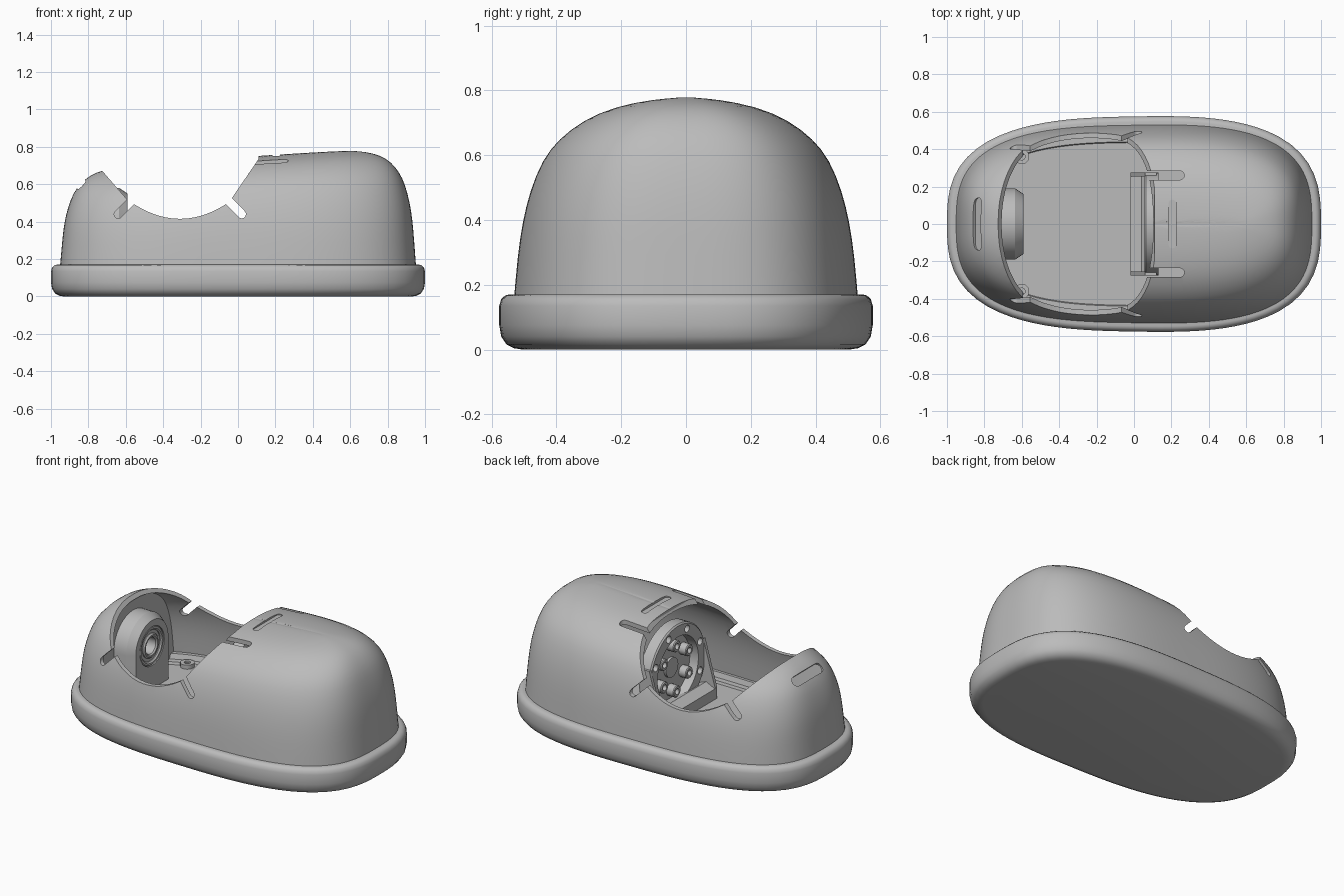
import bpy, bmesh
from math import sin, cos, pi
from mathutils import Vector, Matrix

cube = bpy.data.objects.get("Cube")
if cube:
    bpy.data.objects.remove(cube)

grey = bpy.data.materials.new("plain_grey")
grey.use_nodes = True
grey.diffuse_color = (0.5, 0.5, 0.5, 1)
grey.node_tree.nodes["Principled BSDF"].inputs["Base Color"].default_value = (0.5, 0.5, 0.5, 1)


def add(name, bm):
    bmesh.ops.recalc_face_normals(bm, faces=bm.faces)
    me = bpy.data.meshes.new(name)
    bm.to_mesh(me)
    bm.free()
    ob = bpy.data.objects.new(name, me)
    me.materials.append(grey)
    bpy.context.collection.objects.link(ob)
    return ob


def activate(ob):
    bpy.ops.object.select_all(action='DESELECT')
    ob.select_set(True)
    bpy.context.view_layer.objects.active = ob


def modify(ob, kind, **props):
    activate(ob)
    m = ob.modifiers.new(kind, kind)
    for k, v in props.items():
        setattr(m, k, v)
    bpy.ops.object.modifier_apply(modifier=m.name)


def boolean(ob, cutters, operation='DIFFERENCE'):
    for c in cutters:
        c.hide_render = True
        modify(ob, 'BOOLEAN', object=c, operation=operation, solver='EXACT')
        bpy.data.objects.remove(c)


def smooth(ob, angle=0.55):
    activate(ob)
    bpy.ops.object.shade_smooth_by_angle(angle=angle)


def loft(name, rings, caps=(True, True)):
    bm = bmesh.new()
    loops = [[bm.verts.new(p) for p in r] for r in rings]
    n = len(loops[0])
    for a, b in zip(loops, loops[1:]):
        for i in range(n):
            j = (i + 1) % n
            bm.faces.new((a[i], a[j], b[j], b[i]))
    for loop, wanted in zip((loops[0], loops[-1]), caps):
        if wanted:
            bm.faces.new(loop)
    return add(name, bm)


def prism(name, points, depth):
    """Extrude a planar outline along a vector."""
    return loft(name, [[Vector(p) for p in points],
                       [Vector(p) + Vector(depth) for p in points]])


def capsule(a, b, width, normal, half):
    """Round-ended slot cutter between a and b."""
    a, b, n = Vector(a), Vector(b), Vector(normal).normalized()
    u = (b - a).normalized()
    v = n.cross(u)
    pts = []
    for centre, start in ((b, -pi / 2), (a, pi / 2)):
        for i in range(9):
            t = start + i * pi / 8
            pts.append(centre + (u * cos(t) + v * sin(t)) * width / 2 - n * half)
    return prism("slot_cutter", pts, n * half * 2)


def lathe(name, profile, centre, axis='X', steps=48):
    """Revolve (along, radius) points about an axis through centre."""
    bm = bmesh.new()
    verts = [bm.verts.new((s, 0, r)) for s, r in profile]
    edges = [bm.edges.new((verts[i - 1], verts[i])) for i in range(len(verts))]
    bmesh.ops.spin(bm, geom=verts + edges, cent=(0, 0, 0), axis=(1, 0, 0),
                   angle=2 * pi, steps=steps)
    bmesh.ops.remove_doubles(bm, verts=bm.verts, dist=1e-4)
    bmesh.ops.dissolve_degenerate(bm, edges=bm.edges, dist=1e-5)
    turn = Matrix.Rotation(-pi / 2, 4, 'Y') if axis == 'Z' else Matrix()
    bmesh.ops.transform(bm, verts=bm.verts, matrix=Matrix.Translation(centre) @ turn)
    return add(name, bm)


def outline(a, b, n=2.85, steps=96):
    pts = []
    for i in range(steps):
        t = 2 * pi * i / steps
        c, s = cos(t), sin(t)
        r = (abs(c / a) ** n + abs(s / b) ** n) ** (-1 / n)
        pts.append((r * c, r * s * (1 + 0.03 * r * c)))
    return pts


# Rounded base tray with a recessed floor
tray = [(.07, 0), (.045, .004), (.022, .016), (.006, .04), (0, .075), (0, .135), (.006, .155),
        (.018, .167), (.03, .17), (.09, .17), (.1, .14), (.135, .14), (.14, .125)]
base = loft("base_tray", [[(x, y, z) for x, y in outline(1 - o, .575 - o)] for o, z in tray])
smooth(base)

# Domed cover: (x scale, y scale, height) levels, drooping toward the low end
levels = [(1, 1, .15), (.988, .977, .3), (.98, .95, .4), (.965, .908, .5), (.937, .835, .6),
          (.907, .745, .662), (.86, .61, .718), (.8, .45, .754), (.72, .26, .773),
          (.64, .1, .779), (.58, .01, .78)]


def droop(x, z):
    return z - .065 * max(0, .6 - x) ** 1.2 * max(0, z - .17) / .6


def dome(name, caps, inset=0):
    rings = [[(x * sx, y * sy, droop(x * sx, z - inset))
              for x, y in outline(.953 - inset, .53 - inset, 3)] for sx, sy, z in levels]
    return loft(name, rings, caps)


cover = dome("domed_cover", (False, True))
modify(cover, 'SUBSURF', levels=1)
modify(cover, 'SOLIDIFY', thickness=.026, offset=-1)

# Scooped opening, edge notches and shallow grooves
arc = [(-.55 + .04 * i, .415 + .075 * ((.04 * i - .24) / .24) ** 2) for i in range(13)]
scoop = [(-1.01, 1), (-.59, .515)] + arc + [(-.03, .53), (.11, .735), (.11, 1)]
cutters = [prism("scoop_cutter", [(x, -1, z) for x, z in scoop], (0, 2, 0)),
           capsule((-.64, 0, .44), (-.5, 0, .58), .045, (0, 1, 0), 1),
           capsule((.02, 0, .44), (-.12, 0, .58), .045, (0, 1, 0), 1),
           capsule((.205, -.11, .79), (.205, .11, .79), .04, (0, 0, 1), .045),
           capsule((-.861, -.11, .621), (-.861, .11, .621), .06, (-.7, 0, .7), .05)]
cutters += [capsule((.245, y, .7), (0, y, .7), .048, (0, 0, 1), .2) for y in (-.26, .26)]
boolean(cover, cutters)
smooth(cover)

# Flat bulkhead closing off the low end
bulkhead = dome("end_bulkhead", (True, True), .014)
boolean(bulkhead, [prism("slab", [(-.735, -1, 0), (-.72, -1, 0), (-.72, -1, 1), (-.735, -1, 1)],
                         (0, 2, 0))], 'INTERSECT')

# Arched bearing pedestal
def arch(x, r):
    top = [(x, r * cos(pi * i / 24), .39 + r * sin(pi * i / 24)) for i in range(25)]
    return [(x, r, .115)] + top + [(x, -r, .115)]


pedestal = loft("bearing_pedestal", [arch(-.72, .19), arch(-.635, .19), arch(-.59, .16)])
boolean(pedestal, [lathe("bore_cutter", [(-.2, 0), (-.2, .12), (.2, .12), (.2, 0)],
                         (-.65, 0, .39))])
smooth(pedestal)
for name, inner, outer in (("bearing_outer_ring", .095, .122), ("bearing_inner_ring", .05, .075)):
    smooth(lathe(name, [(-.05, inner), (.05, inner), (.058, inner + .008),
                        (.058, outer - .008), (.05, outer), (-.05, outer)], (-.65, 0, .39)))
smooth(lathe("bearing_shield", [(-.04, .07), (.045, .07), (.045, .1), (-.04, .1)], (-.65, 0, .39)))

# Drive flange with a recessed face, rim holes and socket bolts
hub = Vector((.02, 0, .39))
flange = lathe("drive_flange", [(.11, 0), (.11, .275), (.043, .275), (.035, .267),
                                (.035, .2), (.09, .195), (.09, 0)], hub)


def around(radius, count):
    for i in range(count):
        t = 2 * pi * (i + .5) / count
        yield hub + Vector((0, radius * cos(t), radius * sin(t)))


boolean(flange, [lathe("hole_cutter", [(0, 0), (0, .022), (.08, .022), (.08, 0)], p, steps=16)
                 for p in around(.235, 8)])
smooth(flange)
for p in around(.14, 6):
    smooth(lathe("flange_bolt", [(.1, 0), (.1, .036), (.045, .036), (.04, .031),
                                 (.04, .018), (.065, .018), (.065, 0)], p, steps=20))
smooth(lathe("flange_hub", [(.1, 0), (.1, .06), (.075, .06), (.075, 0)], hub))

# Flange bracket: foot and two side gussets
prism("bracket_foot", [(-.02, -.27, .115), (.12, -.27, .115), (.12, -.27, .19),
                       (.04, -.27, .22), (-.02, -.27, .19)], (0, .54, 0))
for side in (-1, 1):
    prism("bracket_gusset", [(-.02, side * .255, .115), (.12, side * .255, .115),
                             (.12, side * .255, .48), (.06, side * .255, .48),
                             (-.02, side * .255, .2)], (0, side * .02, 0))

# Screw bosses on the floor
for y in (-.36, .36):
    smooth(lathe("screw_boss", [(.1, 0), (.1, .04), (.15, .04), (.15, .018), (.13, .018), (.13, 0)],
                 (-.6, y, 0), 'Z', 24))
